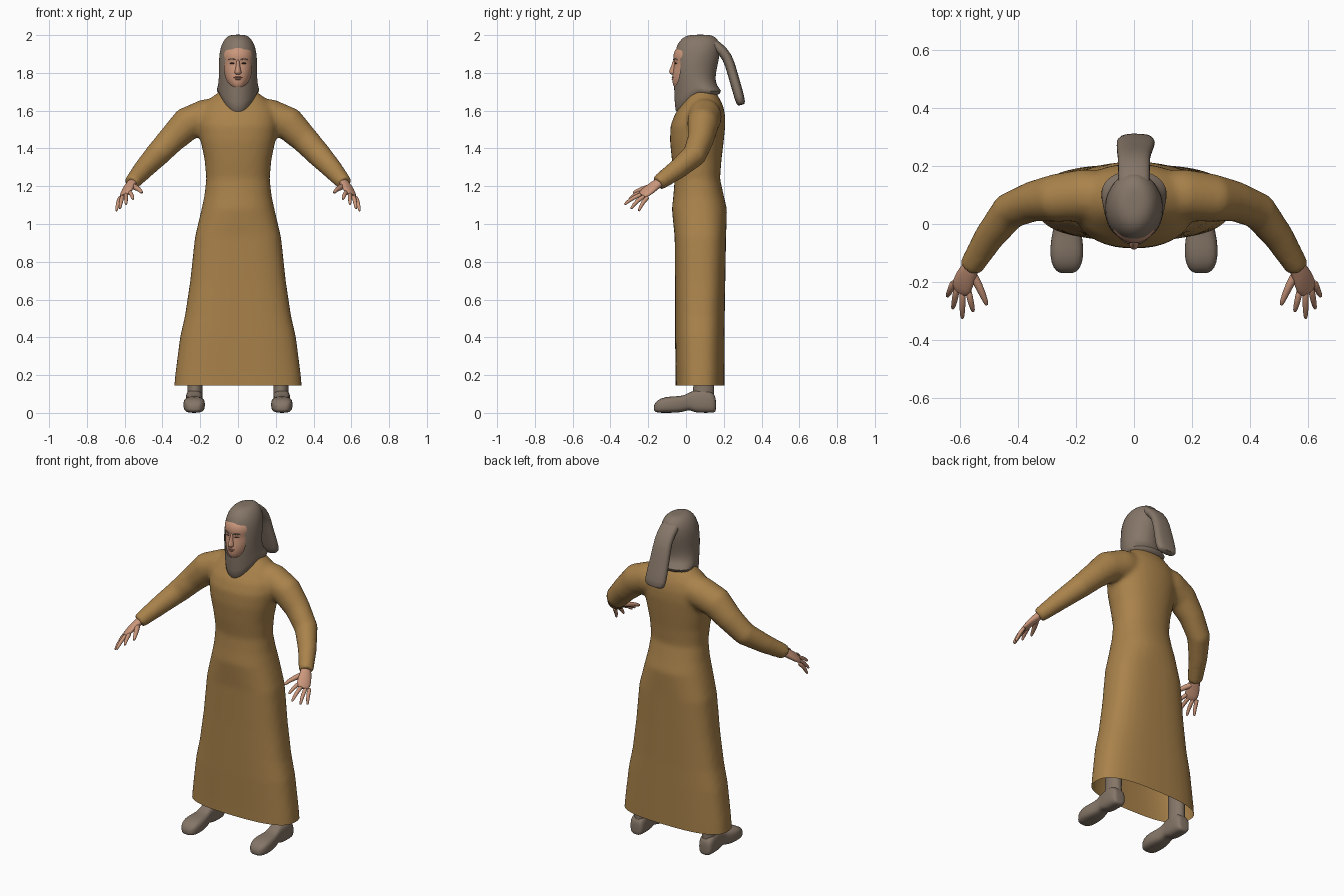
import bpy, bmesh, math
from mathutils import Vector as V

cube = bpy.data.objects.get("Cube")
if cube:
    bpy.data.objects.remove(cube, do_unlink=True)


def material(name, rgb):
    m = bpy.data.materials.new(name)
    m.use_nodes = True
    m.diffuse_color = (*rgb, 1)
    m.node_tree.nodes["Principled BSDF"].inputs["Base Color"].default_value = (*rgb, 1)
    return m


ROBE = material("ochre cloth", (0.40, 0.225, 0.07))
HOOD = material("grey brown cloth", (0.235, 0.18, 0.137))
SKIN = material("skin", (0.60, 0.31, 0.20))
LIPS = material("lips", (0.42, 0.19, 0.13))
DARK = material("dark brown", (0.07, 0.045, 0.035))


def ring(c, u, v, n=20, p=2.0):
    """Superellipse around c spanned by the radius vectors u and v."""
    def f(t):
        return math.copysign(abs(t) ** (2 / p), t)
    angles = [2 * math.pi * i / n for i in range(n)]
    return [V(c) + V(u) * f(math.cos(a)) + V(v) * f(math.sin(a)) for a in angles]


def slices(rows, n=32, p=2.0):
    """Level rings from rows of height, half width, front y, back y."""
    return [ring((0, (f + b) / 2, z), (w, 0, 0), (0, (b - f) / 2, 0), n, p) for z, w, f, b in rows]


def tube(path, radii, side, n=12, p=2.0):
    """Rings along a path; each radius is (across, thick)."""
    pts, out = [V(q) for q in path], []
    for i, q in enumerate(pts):
        t = (pts[min(i + 1, len(pts) - 1)] - pts[max(i - 1, 0)]).normalized()
        u = (V(side) - t * V(side).dot(t)).normalized()
        out.append(ring(q, u * radii[i][0], t.cross(u) * radii[i][1], n, p))
    return out


def flip(rings, s):
    return [[V((q.x * s, q.y, q.z)) for q in r] for r in rings]


def bake(obj):
    dg = bpy.context.evaluated_depsgraph_get()
    me = bpy.data.meshes.new_from_object(obj.evaluated_get(dg))
    obj.modifiers.clear()
    obj.data = me


def shade(obj, angle=50):
    obj.data.shade_smooth()
    obj.data.set_sharp_from_angle(angle=math.radians(angle))


def build(name, shells, mat, subdiv=1):
    """One object made of closed lofted shells."""
    bm = bmesh.new()
    for rings in shells:
        loops = [[bm.verts.new(q) for q in r] for r in rings]
        n = len(loops[0])
        for a, b in zip(loops, loops[1:]):
            for i in range(n):
                j = (i + 1) % n
                bm.faces.new((a[i], a[j], b[j], b[i]))
        caps = [bm.faces.new(loops[0][::-1]), bm.faces.new(loops[-1])]
        bmesh.ops.poke(bm, faces=caps)
    bmesh.ops.recalc_face_normals(bm, faces=bm.faces)
    me = bpy.data.meshes.new(name)
    bm.to_mesh(me)
    bm.free()
    me.materials.append(mat)
    obj = bpy.data.objects.new(name, me)
    bpy.context.collection.objects.link(obj)
    if subdiv:
        obj.modifiers.new("round", "SUBSURF").levels = subdiv
        bake(obj)
    shade(obj)
    return obj


# Robe: skirt, torso and sleeves fused into one skin, open at the hem
skirt = slices([(0.06, .345, -.055, .205), (0.2, .333, -.055, .205), (0.4, .307, -.058, .205),
                (0.52, .28, -.058, .205), (0.7, .253, -.058, .208), (0.93, .228, -.06, .212)], 40, 2.7)
torso = slices([(1.08, .193, -.075, .217), (1.15, .178, -.067, .2), (1.24, .168, -.06, .18),
                (1.34, .177, -.075, .188), (1.44, .198, -.085, .2), (1.52, .21, -.082, .208),
                (1.58, .205, -.06, .207), (1.63, .18, -.025, .195), (1.67, .14, .0, .175),
                (1.70, .1, .02, .155), (1.73, .075, .03, .14)], 40, 2.25)
sleeve = tube([(.06, .1, 1.59), (.17, .1, 1.57), (.27, .09, 1.53), (.35, .078, 1.45),
               (.43, .045, 1.365), (.5, -.045, 1.29), (.565, -.15, 1.215)],
              [(.08, .085), (.09, .092), (.083, .09), (.07, .075), (.065, .066), (.053, .055), (.042, .042)],
              (0, 1, .3), 20)
robe = build("robe", [skirt + torso, sleeve, flip(sleeve, -1)], ROBE, 0)
fuse = robe.modifiers.new("fuse", "REMESH")
fuse.mode, fuse.voxel_size = "VOXEL", 0.013
soft = robe.modifiers.new("soften", "SMOOTH")
soft.factor, soft.iterations = 0.5, 8
bake(robe)
bm = bmesh.new()
bm.from_mesh(robe.data)
bmesh.ops.bisect_plane(bm, geom=bm.verts[:] + bm.edges[:] + bm.faces[:],
                       plane_co=(0, 0, .145), plane_no=(0, 0, 1), clear_inner=True)
bm.to_mesh(robe.data)
bm.free()
shade(robe, 80)

# Hood with a front bib, flared at the nape
cap = slices([(2.002, .03, .03, .12), (1.995, .055, -.005, .15), (1.97, .078, -.035, .175),
              (1.93, .095, -.056, .182), (1.87, .102, -.063, .175), (1.8, .101, -.066, .158),
              (1.75, .103, -.064, .155), (1.72, .106, -.06, .175), (1.69, .11, -.056, .2)])
for r, drop, flare in ((cap[-3], .02, .12), (cap[-2], .08, .3), (cap[-1], .135, .5)):
    mid = (max(q.y for q in r) + min(q.y for q in r)) / 2
    half = max(q.y for q in r) - mid
    for q in r:
        k = (q.y - mid) / half
        q.z -= drop * max(0, -k) ** 1.4
        q.x *= 1 + flare * max(0, k) - .12 * max(0, -k)
hood = build("hood", [cap], HOOD)

# Face opening cut into the hood
cutter = build("face_opening_cutter", [[ring((0, y, 1.828), (.071, 0, 0), (0, 0, .104), 40, 2.3)
                                        for y in (-.2, .03)]], HOOD, 0)
cutter.hide_render = True
cut = hood.modifiers.new("opening", "BOOLEAN")
cut.operation, cut.object, cut.solver = "DIFFERENCE", cutter, "EXACT"
bake(hood)
shade(hood)
bpy.data.objects.remove(cutter, do_unlink=True)

# Hanging tail of the hood
build("hood_tail", [tube([(0, .09, 1.965), (0, .165, 1.948), (0, .222, 1.885), (0, .245, 1.8),
                          (.005, .272, 1.71), (.008, .293, 1.63)],
                         [(.055, .03), (.056, .03), (.055, .028), (.06, .027), (.066, .027), (.07, .027)],
                         (1, 0, 0), 16, 2.6)], HOOD)

# Head and face details
build("head", [slices([(1.705, .03, -.04, .06), (1.725, .045, -.066, .08), (1.75, .06, -.073, .1),
                       (1.785, .072, -.073, .1), (1.83, .08, -.066, .11), (1.855, .083, -.06, .11),
                       (1.878, .085, -.069, .11), (1.92, .083, -.064, .11), (1.95, .06, -.03, .09)])], SKIN)
build("nose", [slices([(1.872, .009, -.07, -.03), (1.84, .011, -.077, -.03), (1.812, .017, -.09, -.03),
                       (1.8, .021, -.092, -.03), (1.79, .015, -.078, -.03)], 12)], SKIN)
for z, w in ((1.776, .026), (1.766, .021)):
    build("upper_lip" if z > 1.77 else "lower_lip",
          [tube([(-w, -.064, z), (0, -.075, z + .001), (w, -.064, z)],
                [(.003, .003), (.006, .005), (.003, .003)], (0, 1, 0), 8)], LIPS)

for side, s in (("left", 1), ("right", -1)):
    def add(part, shells, mat):
        build(side + "_" + part, [flip(r, s) for r in shells], mat)

    add("eye", [tube([(.018, -.059, 1.85), (.031, -.056, 1.852), (.045, -.047, 1.85)],
                     [(.003, .002), (.004, .005), (.003, .002)], (0, 1, 0), 8)], DARK)
    add("brow", [tube([(.014, -.067, 1.869), (.032, -.062, 1.876), (.052, -.046, 1.87)],
                      [(.003, .003), (.004, .004), (.002, .002)], (0, 1, 0), 8)], HOOD)

    # Hand: palm, four fingers and a thumb
    across = (.05, .03, -.025)
    hand = [tube([(.535, -.105, 1.245), (.565, -.15, 1.215), (.585, -.19, 1.185), (.602, -.236, 1.15)],
                 [(.028, .025), (.03, .024), (.042, .02), (.04, .014)], across)]
    for base, tip in (((.573, -.225, 1.17), (.555, -.302, 1.13)),
                      ((.592, -.226, 1.16), (.593, -.326, 1.103)),
                      ((.611, -.216, 1.15), (.626, -.292, 1.08)),
                      ((.624, -.2, 1.143), (.645, -.25, 1.068))):
        knuckle = V(base).lerp(V(tip), .5) + V((0, -.006, .008))
        hand.append(tube([base, knuckle, tip], [(.013, .013), (.012, .012), (.008, .008)], across, 8))
    hand.append(tube([(.565, -.16, 1.205), (.535, -.215, 1.19), (.52, -.25, 1.18), (.508, -.28, 1.165)],
                     [(.018, .018), (.016, .015), (.012, .012), (.008, .008)], across, 8))
    add("hand", hand, SKIN)

    # Boot: foot sections along y with a raised arch, plus shaft and leg
    foot = [ring((.232, y, (low + top) / 2), (w, 0, 0), (0, 0, (top - low) / 2), 20, 3)
            for y, w, low, top in ((-.17, .025, .012, .04), (-.155, .047, 0, .068), (-.11, .06, 0, .086),
                                   (-.05, .055, 0, .088), (-.01, .045, .006, .092), (.02, .041, .018, .11),
                                   (.045, .043, 0, .12), (.1, .046, 0, .13), (.145, .044, 0, .11),
                                   (.158, .032, .005, .08))]
    shaft = [ring((.228, y, z), (w, 0, 0), (0, d, 0), 20)
             for z, w, y, d in ((.05, .042, .09, .06), (.1, .041, .092, .058), (.15, .039, .095, .055),
                                (.3, .045, .095, .055), (.5, .055, .09, .06))]
    add("boot", [foot, shaft], HOOD)
